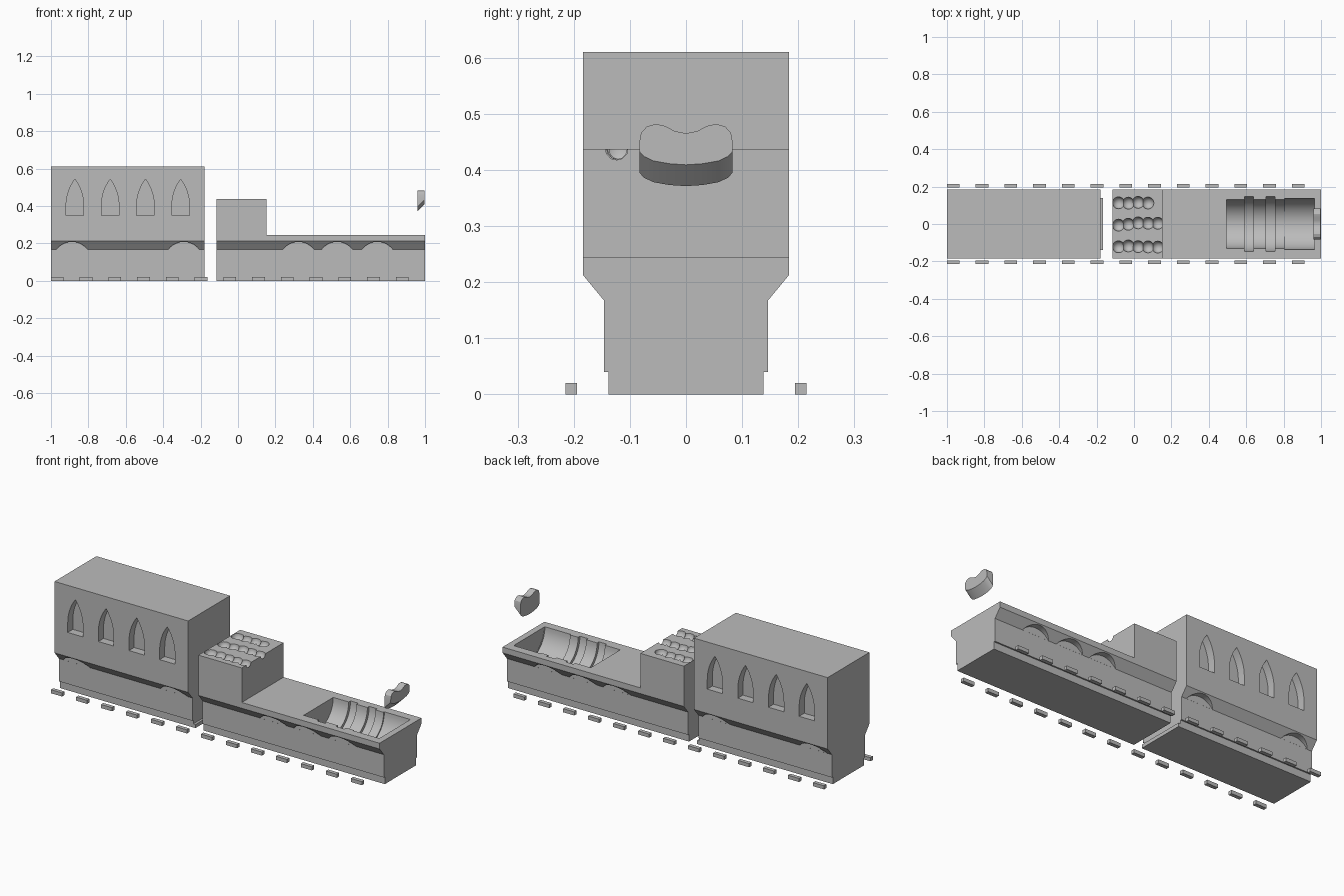
import bpy, bmesh, math, random

if "Cube" in bpy.data.objects:
    bpy.data.objects.remove(bpy.data.objects["Cube"])

grey = bpy.data.materials.new("plain grey")
grey.use_nodes = True
grey.diffuse_color = (0.5, 0.5, 0.5, 1)
grey.node_tree.nodes["Principled BSDF"].inputs["Base Color"].default_value = (0.5, 0.5, 0.5, 1)


def finish(name, bm):
    bmesh.ops.recalc_face_normals(bm, faces=bm.faces)
    mesh = bpy.data.meshes.new(name)
    bm.to_mesh(mesh)
    bm.free()
    mesh.materials.append(grey)
    obj = bpy.data.objects.new(name, mesh)
    bpy.context.collection.objects.link(obj)
    return obj


def loft(name, rings):
    """Closed solid through rings of matching 3D points."""
    bm = bmesh.new()
    rows = [[bm.verts.new(p) for p in ring] for ring in rings]
    n = len(rows[0])
    for a, b in zip(rows, rows[1:]):
        for i in range(n):
            j = (i + 1) % n
            bm.faces.new((a[i], a[j], b[j], b[i]))
    bm.faces.new(rows[0])
    bm.faces.new(rows[-1])
    return finish(name, bm)


def prism_x(name, pts, x0, x1):
    return loft(name, [[(x, y, z) for y, z in pts] for x in (x0, x1)])


def prism_y(name, pts, y0, y1):
    return loft(name, [[(x, y, z) for x, z in pts] for y in (y0, y1)])


def box(name, x0, x1, y0, y1, z0, z1):
    return prism_x(name, [(y0, z0), (y1, z0), (y1, z1), (y0, z1)], x0, x1)


def circle(cx, cy, r, n=48):
    return [(cx + r * math.cos(math.tau * i / n), cy + r * math.sin(math.tau * i / n))
            for i in range(n)]


def cut(target, cutter):
    cutter.hide_render = True
    mod = target.modifiers.new("cut", 'BOOLEAN')
    mod.operation, mod.solver, mod.object = 'DIFFERENCE', 'EXACT', cutter
    bpy.context.view_layer.objects.active = target
    bpy.ops.object.modifier_apply(modifier=mod.name)
    bpy.data.objects.remove(cutter)


def smooth(obj):
    bpy.ops.object.select_all(action='DESELECT')
    obj.select_set(True)
    bpy.context.view_layer.objects.active = obj
    bpy.ops.object.shade_smooth_by_angle(angle=math.radians(30))


def wall_section(top):
    half = [(0.138, 0), (0.138, 0.04), (0.146, 0.04), (0.146, 0.167), (0.184, 0.213), (0.184, top)]
    return half + [(-y, z) for y, z in reversed(half)]


def cut_arches(body, centres):
    for x in centres:
        for s in (-1, 1):
            cut(body, prism_y("arch_cutter", circle(x, 0.104, 0.1045), s * 0.1462, s * 0.25))


# Tall hall with arched underside and projecting base
hall = prism_x("tall_hall", wall_section(0.61), -1, -0.178)
cut_arches(hall, (-0.888, -0.29))
box("hall_base_lip", -0.178, -0.165, -0.138, 0.138, 0, 0.02)

# Pointed window recesses on both long walls
radius, half_width = 0.241, 0.047
sweep = math.acos((radius - half_width) / radius)
side = [(half_width, 0.348)]
for i in range(9):
    a = sweep * i / 8
    side.append((half_width - radius * (1 - math.cos(a)), 0.40 + radius * math.sin(a)))
window = side[:-1] + [(0, side[-1][1])] + [(-x, z) for x, z in reversed(side[:-1])]
for k in range(4):
    cx = -0.872 + 0.1885 * k
    for s in (-1, 1):
        cut(hall, prism_y("window_cutter", [(cx + x, z) for x, z in window], s * 0.139, s * 0.25))
smooth(hall)

# Low platform with arched underside
platform = prism_x("low_platform", wall_section(0.245), -0.115, 1)
cut_arches(platform, (0.323, 0.53, 0.745))

# Barrel-shaped trough with wider hoops
trough = [(0.495, 0.965, 0.13), (0.59, 0.638, 0.146), (0.705, 0.755, 0.146), (0.805, 0.964, 0.137)]
for x0, x1, r in trough:
    cut(platform, prism_x("trough_cutter", circle(0, 0.245, r), x0, x1))
smooth(platform)

# Raised block with three rows of round dents in its top
block = box("raised_block", -0.115, 0.152, -0.184, 0.184, 0.245, 0.437)
random.seed(4)
for y, count in ((0.117, 4), (0, 5), (-0.118, 5)):
    for i in range(count):
        bm = bmesh.new()
        bmesh.ops.create_uvsphere(bm, u_segments=20, v_segments=12, radius=0.032)
        centre = (-0.083 + 0.0525 * i, y + random.uniform(-0.007, 0.007), 0.4372)
        bmesh.ops.translate(bm, verts=bm.verts, vec=centre)
        cut(block, finish("dent_cutter", bm))
smooth(block)

# Floating two-lobed rest, its underside dropping toward the back
upper = [(0, 0.465), (0.02, 0.469), (0.037, 0.478), (0.054, 0.482), (0.07, 0.477), (0.08, 0.466), (0.083, 0.45)]
lower = [(0.083, 0.433), (0.075, 0.424), (0.058, 0.416), (0.03, 0.411), (0, 0.409)]


def rest_ring(t):
    half = upper + [(y, z - 0.038 * t) for y, z in lower]
    outline = half + [(-y, z) for y, z in reversed(half[1:-1])]
    return [(0.998 - 0.038 * t, y, z) for y, z in outline]


rest = loft("two_lobed_rest", [rest_ring(i / 5) for i in range(6)])
smooth(rest)

# Rows of small ground blocks along both sides
for k in range(13):
    x = -1 + 0.1537 * k
    for s, label in ((-1, "front"), (1, "back")):
        y0, y1 = sorted((s * 0.194, s * 0.215))
        box(f"{label}_ground_block", x, x + 0.068, y0, y1, 0, 0.02)
